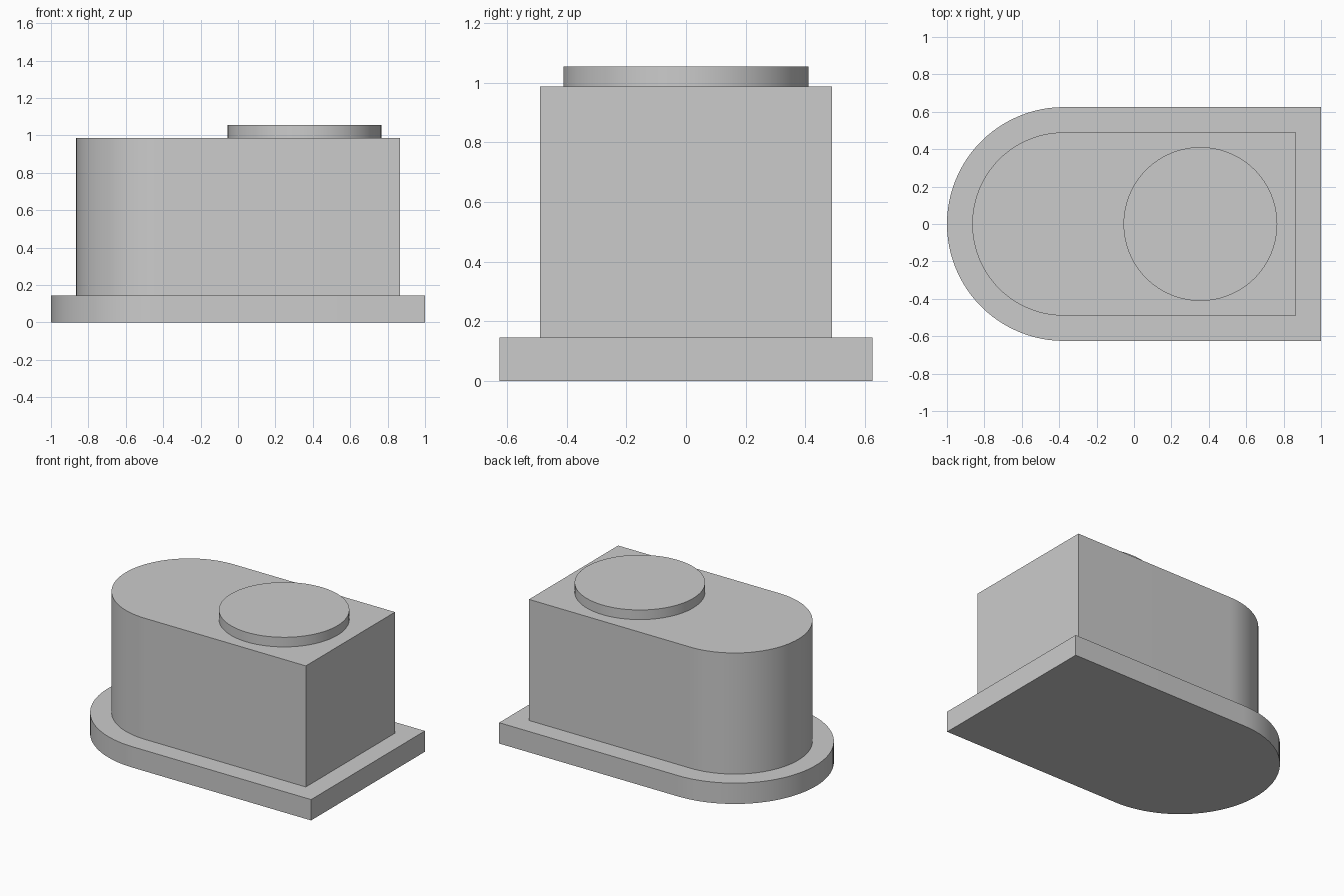
import bpy
import bmesh
from math import sin, cos, pi, radians

# Remove the default cube
cube = bpy.data.objects.get("Cube")
if cube:
    bpy.data.objects.remove(cube, do_unlink=True)

# Single grey material
grey = bpy.data.materials.new("plain_grey")
grey.use_nodes = True
colour = (0.6, 0.6, 0.6, 1.0)
grey.diffuse_color = colour
grey.node_tree.nodes["Principled BSDF"].inputs["Base Color"].default_value = colour


def arc(cx, radius, start, end, steps):
    """Points on an arc centred on the x axis."""
    angles = [start + (end - start) * i / steps for i in range(steps + 1)]
    return [(cx + radius * cos(a), radius * sin(a)) for a in angles]


def d_outline(cx, radius, flat_x):
    """Rounded on the -x end, square on the +x end."""
    rounded = arc(cx, radius, pi / 2, 3 * pi / 2, 48)
    return rounded + [(flat_x, -radius), (flat_x, radius)]


def extrude(name, outline, bottom, top):
    """Closed solid from an outline, smooth only around the curve."""
    bm = bmesh.new()
    face = bm.faces.new([bm.verts.new((x, y, bottom)) for x, y in outline])
    result = bmesh.ops.extrude_face_region(bm, geom=[face], use_keep_orig=True)
    raised = [v for v in result["geom"] if isinstance(v, bmesh.types.BMVert)]
    bmesh.ops.translate(bm, verts=raised, vec=(0, 0, top - bottom))
    bmesh.ops.recalc_face_normals(bm, faces=bm.faces)
    mesh = bpy.data.meshes.new(name)
    bm.to_mesh(mesh)
    bm.free()
    mesh.materials.append(grey)
    obj = bpy.data.objects.new(name, mesh)
    bpy.context.collection.objects.link(obj)
    bpy.ops.object.select_all(action="DESELECT")
    obj.select_set(True)
    bpy.context.view_layer.objects.active = obj
    bpy.ops.object.shade_smooth_by_angle(angle=radians(30))
    return obj


ARC_X = -0.375
BASE_TOP = 0.145
BODY_TOP = 0.987

# Flange, body and round cap
extrude("base_flange", d_outline(ARC_X, 0.625, 1.0), 0, BASE_TOP)
extrude("body", d_outline(ARC_X, 0.49, 0.865), BASE_TOP, BODY_TOP)
extrude("round_cap", arc(0.355, 0.411, 0, 2 * pi, 96)[:-1], BODY_TOP, 1.054)
